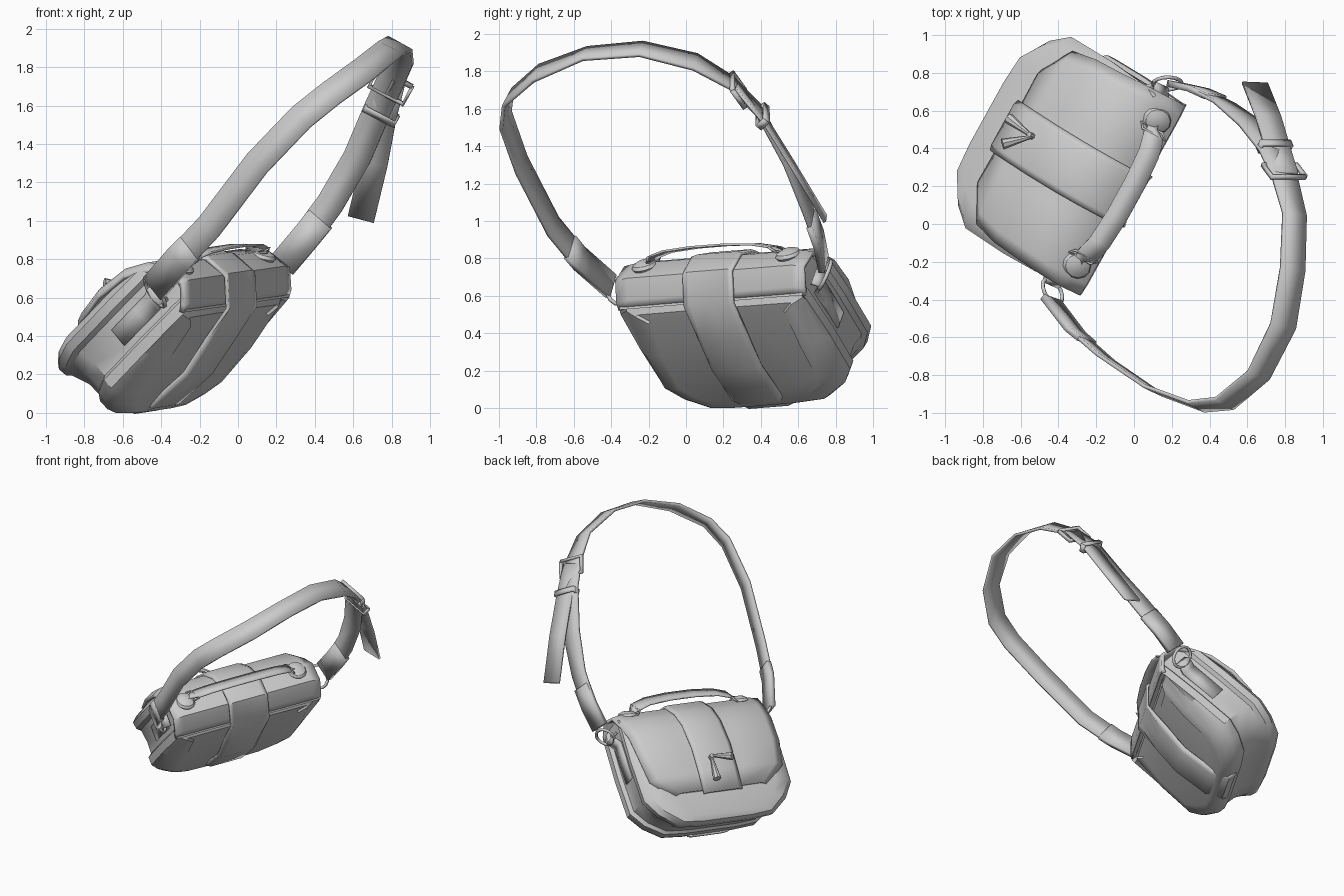
import bpy, bmesh, math
from mathutils import Vector, Matrix

if "Cube" in bpy.data.objects:
    bpy.data.objects.remove(bpy.data.objects["Cube"])

# Tilted bag frame: X = width, Y = toward the flap front, Z = bag's own up
W = Vector((.483, .873, .07)).normalized()
H = Vector((.633, -.409, .658))
H = (H - W * H.dot(W)).normalized()
F = H.cross(W)
BAG = Matrix((W, F, H)).transposed().to_4x4()
BAG.translation = W * .155
WORLD = Matrix.Identity(4)


def add(name, data, frame):
    ob = bpy.data.objects.new(name, data)
    bpy.context.collection.objects.link(ob)
    ob.matrix_world = frame
    return ob


def make(name, verts, faces, frame=BAG, thick=0):
    me = bpy.data.meshes.new(name)
    me.from_pydata([tuple(v) for v in verts], [], faces)
    bm = bmesh.new()
    bm.from_mesh(me)
    bmesh.ops.recalc_face_normals(bm, faces=bm.faces)
    bm.to_mesh(me)
    bm.free()
    ob = add(name, me, frame)
    if thick:
        m = ob.modifiers.new("thickness", 'SOLIDIFY')
        m.thickness, m.offset = thick, 0
    return ob


def grid(name, rows, frame=BAG, thick=.02):
    n = len(rows[0])
    faces = [(r*n+c, r*n+c+1, (r+1)*n+c+1, (r+1)*n+c)
             for r in range(len(rows)-1) for c in range(n-1)]
    return make(name, [v for r in rows for v in r], faces, frame, thick)


def ribbon(name, pts, width, side, frame=BAG, thick=.02):
    pts = [Vector(p) for p in pts]
    rows = []
    for i, p in enumerate(pts):
        t = (pts[min(i+1, len(pts)-1)] - pts[max(i-1, 0)]).normalized()
        s = Vector(side(i) if callable(side) else side)
        s = (s - t * s.dot(t)).normalized() * width / 2
        rows.append([p - s, p + s])
    return grid(name, rows, frame, thick)


def tube(name, pts, r, frame=BAG, closed=False):
    cu = bpy.data.curves.new(name, 'CURVE')
    cu.dimensions, cu.bevel_depth, cu.bevel_resolution = '3D', r, 1
    sp = cu.splines.new('POLY')
    sp.points.add(len(pts)-1)
    for q, p in zip(sp.points, pts):
        q.co = (*p, 1)
    sp.use_cyclic_u = closed
    add(name, cu, frame)


def solid(name, op, frame=BAG, **kw):
    bm = bmesh.new()
    op(bm, **kw)
    me = bpy.data.meshes.new(name)
    bm.to_mesh(me)
    bm.free()
    add(name, me, frame)


def cone(name, a, b, r1, r2):
    a, b = Vector(a), Vector(b)
    rot = (b-a).to_track_quat('Z', 'Y').to_matrix().to_4x4()
    solid(name, bmesh.ops.create_cone, cap_ends=True, segments=8, radius1=r1, radius2=r2,
          depth=(b-a).length, matrix=Matrix.Translation((a+b)/2) @ rot)


# Body: rounded outline lofted through the depth, shallow gusset between two rims
half = [(.2, -.555), (.37, -.54), (.5, -.44), (.58, -.32), (.585, 0), (.575, .28), (.565, .37), (.2, .38)]
outline = half + [(-x, z) for x, z in reversed(half)]
# depth, inset, highest and lowest reach
stations = [(.37, .16, .22, -.40), (.38, .10, .27, -.43), (.42, .035, .30, -.47), (.46, .005, .315, -.485),
            (.52, .005, .35, -.49), (.54, .03, .37, -.475), (.63, .035, .375, -.485), (.73, .03, .36, -.53),
            (.75, .005, .34, -.55), (.80, 0, .25, -.56), (.84, .04, .14, -.55), (.86, .13, .08, -.52)]
n, verts, faces = len(outline), [], []
for f, inset, hi, lo in stations:
    for x, z in outline:
        top = .075 * max(0, (z + .1) / .48) if f < .45 else 0
        z = -.07 + (z + .07) * (-.07 - lo) / .485 if z < -.07 else min(z, hi + .02 * (z - hi))
        verts.append((x * (1 - inset/.58), f + top, z))
for r in range(len(stations)-1):
    faces += [(r*n+i, r*n+(i+1) % n, (r+1)*n+(i+1) % n, (r+1)*n+i) for i in range(n)]
faces += [tuple(range(n)), tuple(range((len(stations)-1)*n, len(stations)*n))]
make("bag_body", verts, faces)

# Flap: wraps the top and front, edges dropped inward
prof = [(.478, .31, .57), (.50, .345, .575), (.585, .415, .575), (.71, .385, .575), (.81, .285, .57),
        (.87, .17, .56), (.897, -.02, .55), (.885, -.2, .52), (.87, -.33, .37)]
rows = []
for i, (f, h, w) in enumerate(prof):
    d = .035 if i > 3 else .005
    rows.append([(w*k, f - (d if abs(k) == 1 else 0), h - (.01 if abs(k) == 1 else 0))
                 for k in (-1, -.88, -.4, 0, .4, .88, 1)])
grid("front_flap", rows, thick=.025)

# Centre band: up the back, over the top, down the flap to the clasp
band = [(.46, -.49), (.42, -.475), (.36, -.36), (.345, -.1), (.385, .12), (.448, .325), (.578, .434),
        (.72, .408), (.83, .3), (.892, .18), (.925, -.02), (.912, -.2), (.89, -.36)]
grid("centre_band", [[(x, f + (0 if abs(x) < .14 else (.02 if h < .3 and f < .6 else -.012)), h)
                      for x in (-.15, -.12, 0, .12, .15)] for f, h in band], thick=.02)

# Clasp: knot with two tassel cones
cone("clasp_knot", (.035, .90, -.11), (.035, .96, -.11), .02, .015)
cone("clasp_tassel_low", (.035, .945, -.1), (.05, .955, -.29), .008, .03)
cone("clasp_tassel_out", (.035, .94, -.1), (-.075, 1.04, -.17), .008, .03)

# Carry handle with studs and links
arch = [(.44, .4), (.40, .41), (.36, .445), (.27, .475), (.1, .49)]
path = [(-x, .71, z) for x, z in arch] + [(x, .71, z) for x, z in reversed(arch)]
rows = []
for x, f, z in path:
    k = .025 if abs(x) > .39 else .058
    rows.append([(x, f-k*.66, z+k*.75), (x, f+k*.66, z-k*.75)])
grid("carry_handle", rows, thick=.012)
for s in (-1, 1):
    solid("handle_stud", bmesh.ops.create_uvsphere, u_segments=12, v_segments=6, radius=1,
          matrix=Matrix.Translation((s*.44, .69, .395)) @ Matrix.Rotation(-.5, 4, 'X')
          @ Matrix.Diagonal((.07, .08, .035, 1)))
    tube("handle_link", [(s*.395, .665, .45), (s*.395, .755, .36), (s*.37, .755, .39), (s*.37, .665, .49)],
         .007, closed=True)
    # Side tab and ring on each gusset
    ribbon("ring_tab", [(s*.55, .63, -.08), (s*.553, .63, .1), (s*.555, .63, .2), (s*.60, .63, .25),
                        (s*.56, .63, .28)], .11, (0, 1, 0), thick=.02)
    ring = []
    for i in range(14):
        a = i * math.tau / 14
        d = .07 * math.sin(a)
        ring.append((s*(.63 + .7*d), .63 + .085*math.cos(a), .28 + .7*d))
    tube("side_ring", ring, .011, closed=True)

# Shoulder strap with doubled ends and hanging tail
side, twist = (-.69, .34, .64), (-.85, 0, .45)
strap = [(-.44, -.40, .65), (-.31, -.57, .80), (-.15, -.71, .97), (.10, -.88, 1.30), (.33, -.965, 1.54),
         (.48, -.95, 1.66), (.66, -.80, 1.79), (.79, -.54, 1.895), (.84, -.24, 1.92), (.85, .05, 1.85),
         (.80, .24, 1.74), (.73, .39, 1.59), (.62, .53, 1.33), (.48, .64, 1.09), (.34, .71, .90), (.23, .735, .77)]
ribbon("shoulder_strap", strap, .145,
       lambda i: side if i < 7 else (-.82, .3, .45) if i < 10 else twist if i < 13 else (-.8, .15, .55), WORLD, .02)
ribbon("strap_end_near", [strap[0], strap[1], (-.25, -.62, .86)], .15, side, WORLD, .035)
ribbon("strap_end_far", [(.43, .67, 1.01), strap[-2], strap[-1]], .15, (-.8, .15, .55), WORLD, .035)
ribbon("strap_tail", [(.80, .27, 1.72), (.755, .42, 1.54), (.71, .57, 1.30), (.64, .745, 1.01)],
       .14, (-.9, 0, .3), WORLD, .015)

# Strap buckle frame, prong and keeper loop
S = Vector(twist).normalized()
T = Vector((-.33, .72, -.6))
T = (T - S * T.dot(S)).normalized()
N = S.cross(T)


def loop(name, c, u, v, a, b, w, thick):
    # Flat rectangular band around the strap
    n = u.cross(v).normalized() * w / 2
    c = [Vector(c) + u*x*a + v*y*b for x, y in ((-1, -1), (1, -1), (1, 1), (-1, 1), (-1, -1))]
    grid(name, [[p - n, p + n] for p in c], WORLD, thick)


loop("buckle_frame", (.795, .28, 1.70), S, (T + N*.25).normalized(), .1, .06, .025, .02)
loop("strap_keeper", (.745, .41, 1.56), S, N, .088, .028, .04, .014)
tube("buckle_prong", [Vector((.80, .28, 1.71)) + T*k + N*.02 for k in (-.06, .06)], .009, WORLD)

# Smooth shading with crisp edges
bpy.ops.object.select_all(action='DESELECT')
for ob in bpy.data.objects:
    if ob.type == 'MESH':
        ob.select_set(True)
        bpy.context.view_layer.objects.active = ob
bpy.ops.object.shade_smooth_by_angle(angle=math.radians(35))
